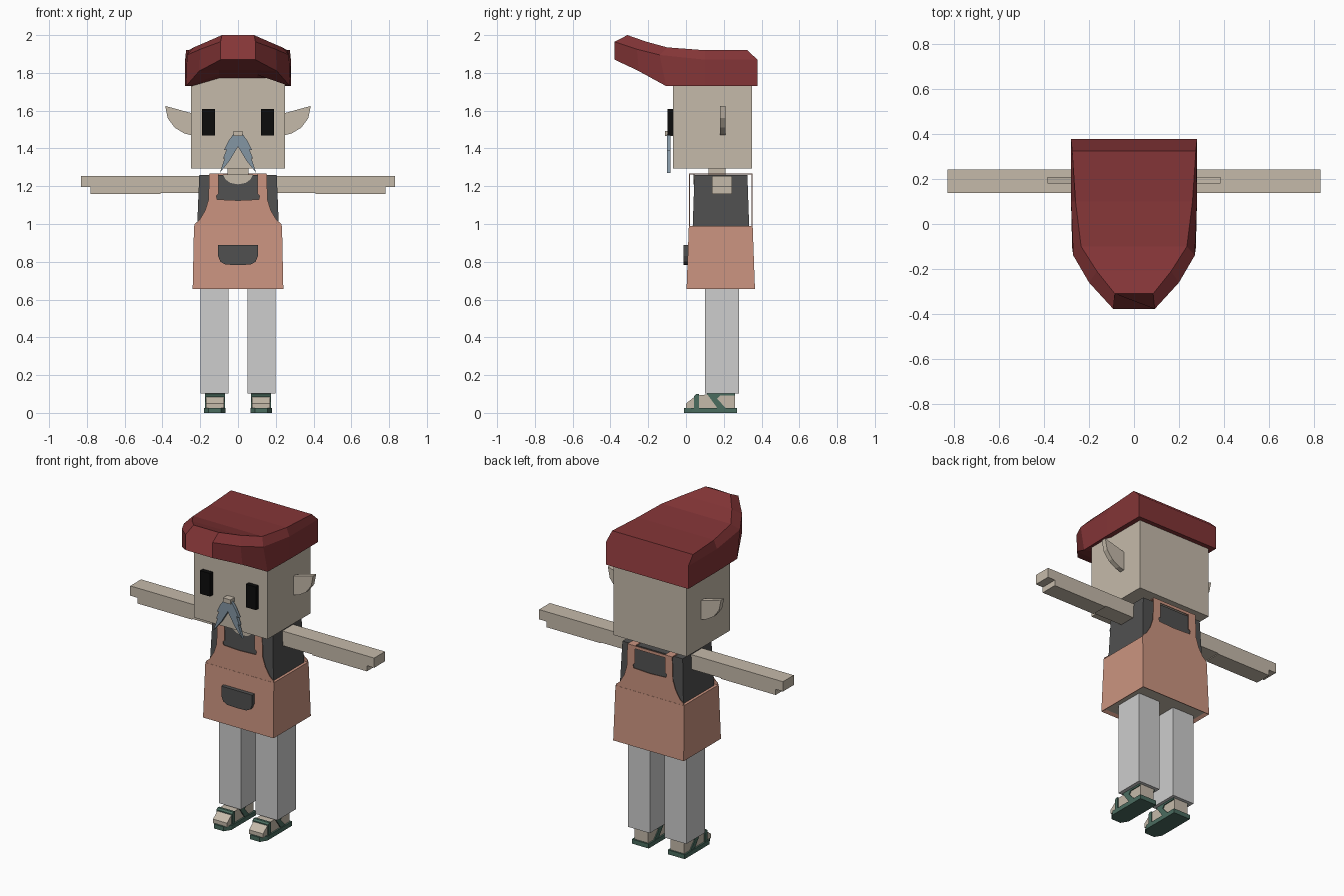
import bpy, bmesh

cube = bpy.data.objects.get("Cube")
if cube:
    bpy.data.objects.remove(cube, do_unlink=True)


def material(name, *rgb):
    lin = [((c / 255 + 0.055) / 1.055) ** 2.4 for c in rgb] + [1]
    m = bpy.data.materials.new(name)
    m.use_nodes = True
    m.diffuse_color = lin
    m.node_tree.nodes["Principled BSDF"].inputs["Base Color"].default_value = lin
    return m


SKIN = material("beige skin", 197, 186, 170)
HAT = material("dark red", 132, 53, 55)
BLACK = material("black", 12, 12, 12)
BEARD = material("blue grey", 132, 150, 164)
SHIRT = material("charcoal", 80, 80, 80)
APRON = material("salmon", 203, 148, 128)
PANTS = material("light grey", 205, 205, 205)
SANDAL = material("dark teal", 74, 108, 95)


def finish(name, bm, *mats):
    bmesh.ops.remove_doubles(bm, verts=bm.verts, dist=0.0005)
    bmesh.ops.recalc_face_normals(bm, faces=bm.faces)
    mesh = bpy.data.meshes.new(name)
    bm.to_mesh(mesh)
    bm.free()
    for m in mats:
        mesh.materials.append(m)
    ob = bpy.data.objects.new(name, mesh)
    bpy.context.collection.objects.link(ob)
    return ob


def loft(name, rings, *mats):
    """Skin a list of matching rings and cap both ends."""
    bm = bmesh.new()
    vs = [[bm.verts.new(p) for p in ring] for ring in rings]
    n = len(rings[0])
    for a, b in zip(vs, vs[1:]):
        for i in range(n):
            j = (i + 1) % n
            bm.faces.new((a[i], a[j], b[j], b[i]))
    bm.faces.new(vs[0])
    bm.faces.new(vs[-1])
    return finish(name, bm, *mats)


def prism(name, outline, axis, lo, hi, mat):
    """Extrude a 2D outline along one axis."""
    def place(p, t):
        q = list(p)
        q.insert("xyz".index(axis), t)
        return q
    return loft(name, [[place(p, t) for p in outline] for t in (lo, hi)], mat)


def rect(x0, x1, y0, y1):
    return [(x0, y0), (x1, y0), (x1, y1), (x0, y1)]


def box(name, x0, x1, y0, y1, z0, z1, mat):
    return prism(name, rect(x0, x1, y0, y1), "z", z0, z1, mat)


def tapered(name, low, high, mat):
    """Box whose ends are (half width, front, back, height)."""
    return loft(name, [[(x, y, z) for x, y in rect(-w, w, f, b)]
                       for w, f, b, z in (low, high)], mat)


def mirrored(half):
    """Complete a half outline listed from one end of the centre line to the other."""
    return half + [(-x, z) for x, z in reversed(half) if x > 0]


# Head, neck and face
box("head", -0.25, 0.25, -0.07, 0.35, 1.295, 1.785, SKIN)
box("neck", -0.055, 0.055, 0.12, 0.21, 1.24, 1.3, SKIN)
box("nose", -0.025, 0.025, -0.11, -0.07, 1.465, 1.492, SKIN)
prism("moustache", mirrored([(0, 1.48), (0.025, 1.475), (0.05, 1.44), (0.075, 1.39),
                             (0.06, 1.395), (0.08, 1.345), (0.07, 1.35), (0.097, 1.27),
                             (0.045, 1.335), (0, 1.41)]), "y", -0.1, -0.082, BEARD)

# Hat: sections from back to front, each top edge, shoulder, lower rim, inner underside
sections = [
    [(0.275, 0.325, 1.92), (0.28, 0.378, 1.87), (0.28, 0.378, 1.73), (0.1, 0.378, 1.73)],
    [(0.26, 0.1, 1.92), (0.28, 0.1, 1.87), (0.28, 0.1, 1.73), (0.1, 0.1, 1.73)],
    [(0.235, -0.1, 1.935), (0.27, -0.14, 1.895), (0.275, -0.105, 1.73), (0.1, -0.14, 1.79)],
    [(0.165, -0.21, 1.965), (0.2, -0.26, 1.925), (0.205, -0.25, 1.81), (0.1, -0.26, 1.815)],
    [(0.085, -0.31, 2.0), (0.092, -0.378, 1.965), (0.092, -0.378, 1.87), (0.06, -0.378, 1.87)],
]
loft("hat", [half + [(-x, y, z) for x, y, z in reversed(half)] for half in sections], HAT)

# Shirt with a scooped neckline
tapered("shirt", (0.217, 0.035, 0.335, 0.97), (0.205, 0.045, 0.325, 1.26), SHIRT)
prism("neckline", mirrored([(0, 1.21), (0.04, 1.217), (0.065, 1.235), (0.08, 1.262)]),
      "y", 0.039, 0.046, SKIN)

# Apron skirt with a recessed underside
skirt = tapered("apron_skirt", (0.24, 0.003, 0.365, 0.655), (0.233, 0.015, 0.353, 0.99), APRON)
skirt.data.materials.append(SKIN)
bm = bmesh.new()
bm.from_mesh(skirt.data)
base = min(bm.faces, key=lambda f: f.calc_center_median().z)
bmesh.ops.inset_region(bm, faces=[base], thickness=0.025, depth=-0.012)
base.material_index = 1
bm.to_mesh(skirt.data)
bm.free()

# Bib panels, shoulder straps and pocket
bib = mirrored([(0, 0.985), (0.232, 0.985), (0.23, 1.0), (0.205, 1.02), (0.175, 1.07),
                (0.157, 1.125), (0.152, 1.268), (0.102, 1.268), (0.102, 1.16),
                (0.115, 1.15), (0.11, 1.13), (0, 1.125)])
prism("front_bib", bib, "y", 0.016, 0.02, APRON)
prism("back_bib", bib, "y", 0.348, 0.352, APRON)
box("back_strap_bar", -0.11, 0.11, 0.348, 0.352, 1.25, 1.268, APRON)
prism("pocket", mirrored([(0, 0.89), (0.105, 0.89), (0.105, 0.83), (0.093, 0.8),
                          (0.065, 0.785), (0, 0.783)]), "y", -0.012, 0.012, SHIRT)

for side, s in (("left", 1), ("right", -1)):
    def flip(points):
        return [(s * x, z) for x, z in points]

    def side_box(name, x0, x1, *rest):
        box(side + "_" + name, s * x0, s * x1, *rest)

    side_box("eye", 0.122, 0.19, -0.097, -0.07, 1.468, 1.61, BLACK)
    prism(side + "_ear", flip([(0.24, 1.585), (0.385, 1.625), (0.372, 1.56), (0.335, 1.51),
                               (0.285, 1.48), (0.24, 1.468)]), "y", 0.18, 0.21, SKIN)
    side_box("shoulder_strap", 0.102, 0.152, 0.018, 0.35, 1.262, 1.268, APRON)

    # Arm with a stepped underside at the hand
    prism(side + "_arm", flip([(0.2, 1.255), (0.83, 1.255), (0.83, 1.195), (0.78, 1.195),
                               (0.78, 1.16), (0.41, 1.16), (0.41, 1.165), (0.2, 1.165)]),
          "y", 0.138, 0.243, SKIN)
    side_box("trouser_leg", 0.05, 0.198, 0.1, 0.28, 0.102, 0.675, PANTS)

    # Foot and sandal
    prism(side + "_foot", [(0.0, 0.025), (0.0, 0.05), (0.045, 0.085), (0.075, 0.095),
                           (0.26, 0.103), (0.26, 0.025)], "x", s * 0.075, s * 0.17, SKIN)
    prism(side + "_sole", flip([(0.065, 0.27), (0.18, 0.27), (0.18, 0.03), (0.155, -0.01),
                                (0.09, -0.01), (0.065, 0.03)]), "z", 0, 0.027, SANDAL)
    prism(side + "_toe_strap", [(0.043, 0.02), (0.043, 0.09), (0.053, 0.099), (0.068, 0.099),
                                (0.068, 0.02)], "x", s * 0.069, s * 0.176, SANDAL)
    prism(side + "_instep_strap", [(0.17, 0.02), (0.215, 0.02), (0.165, 0.075), (0.18, 0.092),
                                   (0.26, 0.092), (0.26, 0.102), (0.11, 0.102)],
          "x", s * 0.069, s * 0.176, SANDAL)
